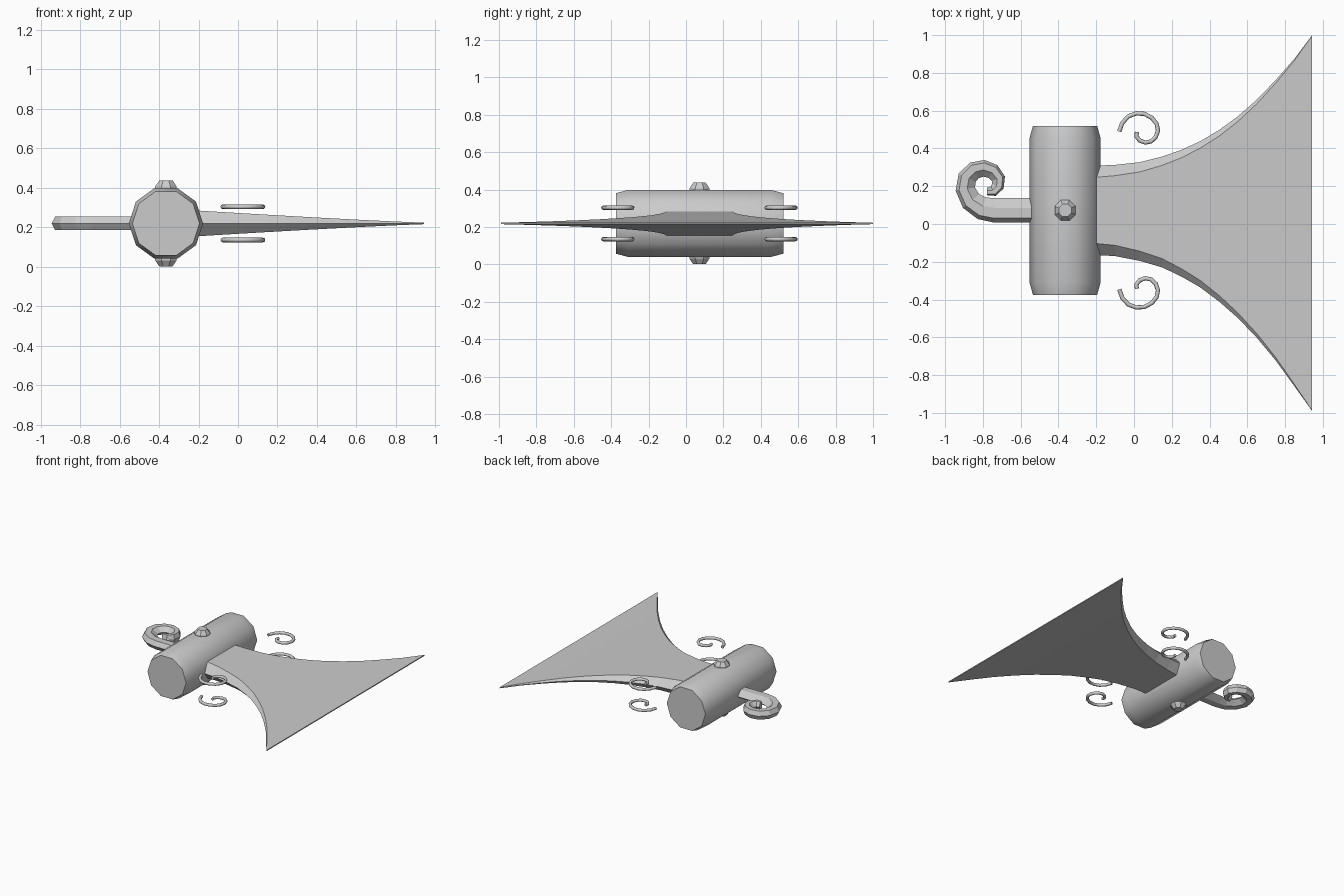
import bpy, bmesh, math
from mathutils import Vector

if "Cube" in bpy.data.objects:
    bpy.data.objects.remove(bpy.data.objects["Cube"])

ZC = 0.219          # height of the symmetry plane
YC = 0.072          # centre line of the hook, bolts and blade root
XB = -0.365         # barrel axis

steel = bpy.data.materials.new("grey steel")
steel.diffuse_color = (0.6, 0.6, 0.6, 1)
steel.use_nodes = True
steel.node_tree.nodes["Principled BSDF"].inputs["Base Color"].default_value = steel.diffuse_color


def loft(name, rings, smooth=None):
    """Skin a list of equal-sized rings and cap both ends."""
    bm = bmesh.new()
    rows = [[bm.verts.new(p) for p in ring] for ring in rings]
    n = len(rows[0])
    for a, b in zip(rows, rows[1:]):
        for i in range(n):
            bm.faces.new((a[i], a[(i + 1) % n], b[(i + 1) % n], b[i]))
    bm.faces.new(rows[0])
    bm.faces.new(rows[-1])
    bmesh.ops.recalc_face_normals(bm, faces=bm.faces)
    me = bpy.data.meshes.new(name)
    bm.to_mesh(me)
    bm.free()
    me.materials.append(steel)
    ob = bpy.data.objects.new(name, me)
    bpy.context.collection.objects.link(ob)
    if smooth:
        bpy.ops.object.select_all(action='DESELECT')
        ob.select_set(True)
        bpy.context.view_layer.objects.active = ob
        bpy.ops.object.shade_smooth_by_angle(angle=math.radians(smooth))
    return ob


def sweep(name, path, section, z, smooth=None):
    """Sweep a section of (sideways, up) points along (x, y, scale) path points."""
    rings = []
    for i, (x, y, s) in enumerate(path):
        a, b = path[max(i - 1, 0)], path[min(i + 1, len(path) - 1)]
        t = Vector((b[0] - a[0], b[1] - a[1])).normalized()
        rings.append([(x - t.y * u * s, y + t.x * u * s, z + v) for u, v in section])
    return loft(name, rings, smooth)


def circle(r, n, phase=0.0):
    return [(r * math.cos(math.tau * i / n + phase),
             r * math.sin(math.tau * i / n + phase)) for i in range(n)]


# Barrel: ten-sided, with tapered ends
loft("barrel", [[(XB + a, y, ZC + b) for a, b in circle(r, 10)]
                for y, r in ((-0.375, 0.17), (-0.31, 0.188), (0.455, 0.188), (0.52, 0.17))], 40)

# Bolts on the top and bottom of the barrel
for name, s in (("top_bolt", 1), ("bottom_bolt", -1)):
    loft(name, [[(XB + a, YC + b, ZC + s * h) for a, b in circle(r, 8, math.pi / 8)]
                for h, r in ((0.16, 0.059), (0.187, 0.059), (0.218, 0.036))])

# Blade: flaring, thinning to the cutting edge, with bevelled upper and lower rims
stations = [(-0.22, 0.308, -0.163), (-0.1, 0.313, -0.17), (0.03, 0.327, -0.195),
            (0.15, 0.357, -0.23), (0.25, 0.392, -0.278), (0.35, 0.438, -0.335),
            (0.45, 0.497, -0.41), (0.55, 0.57, -0.498), (0.65, 0.658, -0.602),
            (0.75, 0.762, -0.722), (0.85, 0.876, -0.86), (0.943, 1.0, -0.99)]
rings = []
for x, top, low in stations:
    f = (0.943 - x) / 1.163
    h = 0.004 + 0.062 * f ** 1.15
    w = 0.002 + 0.06 * f ** 0.8
    rings.append([(x, top, ZC), (x, top - w, ZC + h), (x, low + w, ZC + h),
                  (x, low, ZC), (x, low + w, ZC - h), (x, top - w, ZC - h)])
loft("blade", rings)

# Back hook: bevelled bar curling into a scroll
hook = [(-0.5, 0.073, 0.065), (-0.74, 0.073, 0.065), (-0.805, 0.083, 0.061),
        (-0.863, 0.122, 0.056), (-0.893, 0.185, 0.052), (-0.883, 0.245, 0.05),
        (-0.845, 0.284, 0.047), (-0.795, 0.295, 0.044), (-0.747, 0.278, 0.041),
        (-0.718, 0.24, 0.037), (-0.721, 0.2, 0.033), (-0.745, 0.174, 0.028),
        (-0.778, 0.172, 0.02)]
H = 0.034
sweep("scroll_hook", hook, [(1, 0), (0.65, H), (-0.2, H), (-1, 0), (-0.2, -H), (0.65, -H)], ZC)

# Four wire curls beside the blade, mirrored in both directions
curl = [(-0.078, 0.49), (-0.062, 0.535), (-0.03, 0.57), (0.012, 0.586), (0.055, 0.583),
        (0.095, 0.562), (0.12, 0.53), (0.127, 0.495), (0.115, 0.46), (0.09, 0.437),
        (0.06, 0.431), (0.03, 0.442), (0.012, 0.465), (0.016, 0.487)]
for side, sy in (("rear", 1), ("front", -1)):
    for level, sz in (("upper", 1), ("lower", -1)):
        path = [(x, YC + sy * (y - YC), 1) for x, y in curl]
        sweep(f"{side}_{level}_curl", path, circle(0.0115, 8), ZC + sz * 0.084, 50)
